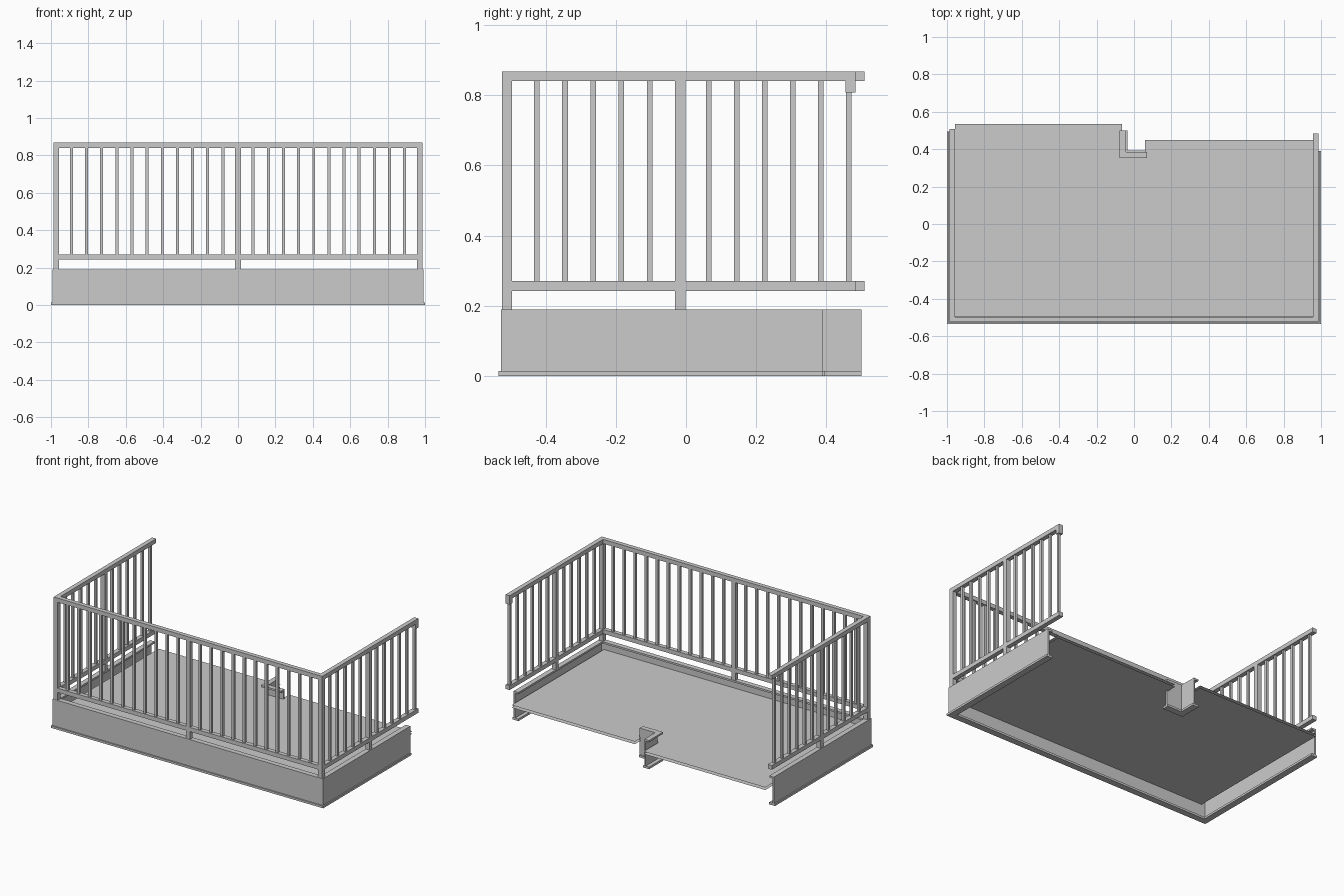
import bpy, bmesh
from mathutils import Vector

if "Cube" in bpy.data.objects:
    bpy.data.objects.remove(bpy.data.objects["Cube"])


def finish(name, bm, recalc=True):
    if recalc:
        bmesh.ops.recalc_face_normals(bm, faces=bm.faces)
    me = bpy.data.meshes.new(name)
    bm.to_mesh(me)
    bm.free()
    ob = bpy.data.objects.new(name, me)
    bpy.context.collection.objects.link(ob)
    return ob


def boxes(name, spans):
    """One object from boxes given as (x0, x1, y0, y1, z0, z1)."""
    bm = bmesh.new()
    for x0, x1, y0, y1, z0, z1 in spans:
        vs = bmesh.ops.create_cube(bm, size=1)["verts"]
        for v in vs:
            v.co = ((x0 + x1) / 2 + v.co.x * (x1 - x0),
                    (y0 + y1) / 2 + v.co.y * (y1 - y0),
                    (z0 + z1) / 2 + v.co.z * (z1 - z0))
    return finish(name, bm)


def sweep(name, path, profile):
    """Mitred sweep of (offset to the left, z) profile along a flat path."""
    pts = [Vector(p) for p in path]
    dirs = [(b - a).normalized() for a, b in zip(pts, pts[1:])]
    bm = bmesh.new()
    rings = []
    for i, p in enumerate(pts):
        d0, d1 = dirs[max(i - 1, 0)], dirs[min(i, len(dirs) - 1)]
        n0, n1 = Vector((-d0.y, d0.x)), Vector((-d1.y, d1.x))
        m = (n0 + n1) / (1 + n0.dot(n1))
        rings.append([bm.verts.new((p.x + m.x * d, p.y + m.y * d, z)) for d, z in profile])
    k = len(profile)
    for a, b in zip(rings, rings[1:]):
        for j in range(k):
            bm.faces.new((a[j], a[(j + 1) % k], b[(j + 1) % k], b[j]))
    bm.faces.new(rings[0])
    bm.faces.new(rings[-1])
    return finish(name, bm)


# Channel-section edge beam around three sides and around the back notch
channel = [(-.008, 0), (.035, 0), (.035, .014), (.01, .014), (.01, .178),
           (.034, .178), (.034, .19), (0, .19), (0, .014), (-.008, .014)]
sweep("edge_beam", [(-.992, .495), (-.992, -.527), (.992, -.527), (.992, .39)], channel)
sweep("notch_beam", [(.07, .386), (-.044, .386), (-.044, .5)], channel)

# Floor: upper and lower sheets with a notched back edge
outline = [(-.957, -.517), (.965, -.517), (.965, .45), (.06, .45), (.06, .378),
           (-.063, .378), (-.063, .535), (-.957, .535)]
bm = bmesh.new()
bm.faces.new([bm.verts.new((x, y, .127)) for x, y in outline])
bm.faces.new([bm.verts.new((x, y, .11)) for x, y in reversed(outline)])
finish("floor", bm, recalc=False)

# Handrails and lower rails
X0, X1, Y0, Y1 = .956, .986, -.525, -.496
TOP, LOW = (.84, .868), (.242, .27)
for label, z in (("top_rail", TOP), ("lower_rail", LOW)):
    boxes("front_" + label, [(-X1, X1, Y0, Y1, *z)])
    boxes("left_" + label, [(-X1, -X0, Y1, .508, *z)])
    boxes("right_" + label, [(X0, X1, Y1, .483, *z)])
boxes("right_rail_end_drop", [(X0, X1, .455, .483, .808, .84)])

# Posts: two corners, front middle, side middles
P = (.188, .842)
boxes("front_posts", [(-X1, -X0, Y0, Y1, *P), (X0, X1, Y0, Y1, *P),
                      (-.015, .015, Y0, Y1, *P)])
boxes("side_posts", [(-X1, -X0, -.031, -.001, *P), (X0, X1, -.031, -.001, *P)])

# Balusters
R, B = .008, (.265, .845)
yc = (Y0 + Y1) / 2
boxes("front_balusters", [(s * .081 * k - R, s * .081 * k + R, yc - R, yc + R, *B)
                          for s in (-1, 1) for k in range(1, 12)])
ys = [-.425 + .0803 * i for i in range(5)] + [.065 + .0798 * i for i in range(6)]
for side, s in (("left", -1), ("right", 1)):
    xc = s * (X0 + X1) / 2
    boxes(side + "_balusters", [(xc - R, xc + R, y - R, y + R, *B) for y in ys])
